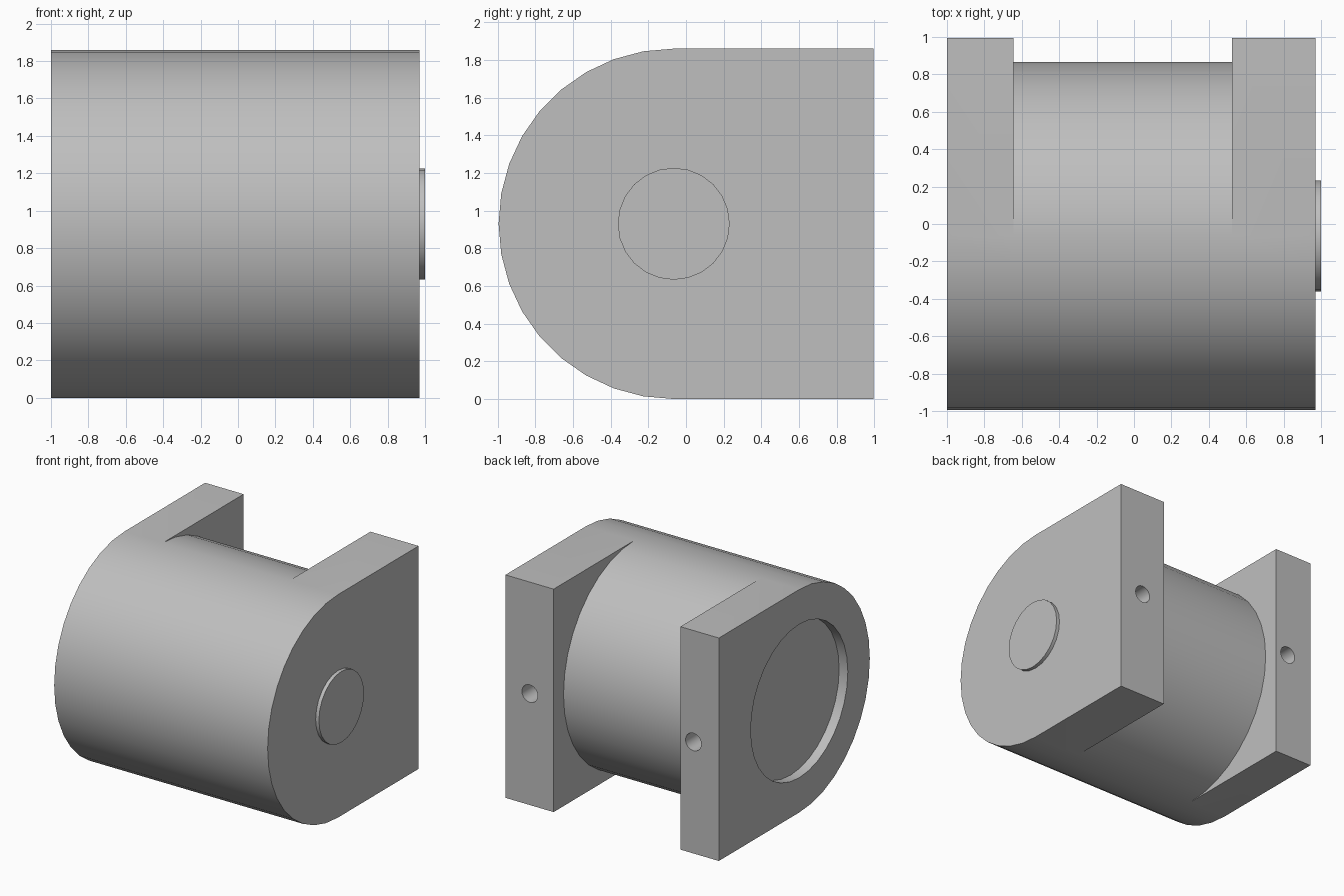
import bpy, bmesh
from math import sin, cos, pi, radians
from mathutils import Matrix

cube = bpy.data.objects.get("Cube")
if cube:
    bpy.data.objects.remove(cube, do_unlink=True)

CY, CZ, R = -0.065, 0.93, 0.93      # barrel axis and radius
BACK = 0.995
STATIONS = (-1.0, -0.645, 0.525, 0.97)
HALF = 18                           # segments per half circle

grey = bpy.data.materials.new("plain grey")
grey.use_nodes = True
grey.diffuse_color = (0.52, 0.52, 0.52, 1)
grey.node_tree.nodes["Principled BSDF"].inputs["Base Color"].default_value = grey.diffuse_color


def finish(name, bm):
    bmesh.ops.recalc_face_normals(bm, faces=bm.faces[:])
    mesh = bpy.data.meshes.new(name)
    bm.to_mesh(mesh)
    bm.free()
    mesh.materials.append(grey)
    obj = bpy.data.objects.new(name, mesh)
    bpy.context.collection.objects.link(obj)
    return obj


def cylinder(name, center, radius, length, axis, sides):
    bm = bmesh.new()
    turn = Matrix.Rotation(pi / 2, 4, "Y" if axis == "X" else "X")
    bmesh.ops.create_cone(bm, cap_ends=True, segments=sides, radius1=radius,
                          radius2=radius, depth=length,
                          matrix=Matrix.Translation(center) @ turn)
    return finish(name, bm)


def smooth(obj):
    bpy.ops.object.select_all(action="DESELECT")
    obj.select_set(True)
    bpy.context.view_layer.objects.active = obj
    bpy.ops.object.shade_smooth_by_angle(angle=radians(30))


def arc(bm, x, start):
    """Half circle around the barrel axis, including both ends."""
    angles = [start + pi * i / HALF for i in range(HALF + 1)]
    return [bm.verts.new((x, CY + R * cos(a), CZ + R * sin(a))) for a in angles]


def skin(bm, a, b):
    for i in range(len(a) - 1):
        bm.faces.new((a[i], a[i + 1], b[i + 1], b[i]))


# Housing: round front over the full width, square lugs at both ends
bm = bmesh.new()
fronts = [arc(bm, x, pi / 2) for x in STATIONS]
corners = [[bm.verts.new((x, BACK, z)) for z in (0, 2 * R)] for x in STATIONS]
for a, b in zip(fronts, fronts[1:]):
    skin(bm, a, b)

# Lug edges and flat outer ends
for i in (0, 2):
    a = [fronts[i][-1], *corners[i], fronts[i][0]]
    b = [fronts[i + 1][-1], *corners[i + 1], fronts[i + 1][0]]
    skin(bm, a, b)
for i in (0, 3):
    bm.faces.new(fronts[i] + corners[i])

# Exposed barrel between the lugs and the lugs' inner faces
backs = []
for i in (1, 2):
    inner = arc(bm, STATIONS[i], -pi / 2)[1:-1]
    stray = [v for v in bm.verts if not v.link_faces]
    bmesh.ops.delete(bm, geom=[v for v in stray if v not in inner], context="VERTS")
    back = [fronts[i][-1], *inner, fronts[i][0]]
    bm.faces.new(back + corners[i][::-1])
    backs.append(back)
skin(bm, *backs)
housing = finish("housing", bm)

# Round end recess and bolt holes in the lugs
cutters = [
    cylinder("recess_cutter", (-1.0, CY, CZ), 0.64, 0.16, "X", 32),
    cylinder("left_bolt_cutter", (0.745, BACK, CZ), 0.073, 0.7, "Y", 20),
    cylinder("right_bolt_cutter", (-0.765, BACK, CZ), 0.073, 0.7, "Y", 20),
]
for cutter in cutters:
    cutter.hide_render = True
    cutter.hide_set(True)
    cut = housing.modifiers.new(cutter.name, "BOOLEAN")
    cut.operation = "DIFFERENCE"
    cut.solver = "EXACT"
    cut.object = cutter

# Bake the cuts so that the edges stay crisp
graph = bpy.context.evaluated_depsgraph_get()
baked = bpy.data.meshes.new_from_object(housing.evaluated_get(graph))
housing.modifiers.clear()
housing.data = baked
for cutter in cutters:
    bpy.data.objects.remove(cutter, do_unlink=True)
smooth(housing)

# Low round boss on the left end
boss = cylinder("shaft_boss", (0.98, CY, CZ), 0.297, 0.04, "X", 24)
smooth(boss)
